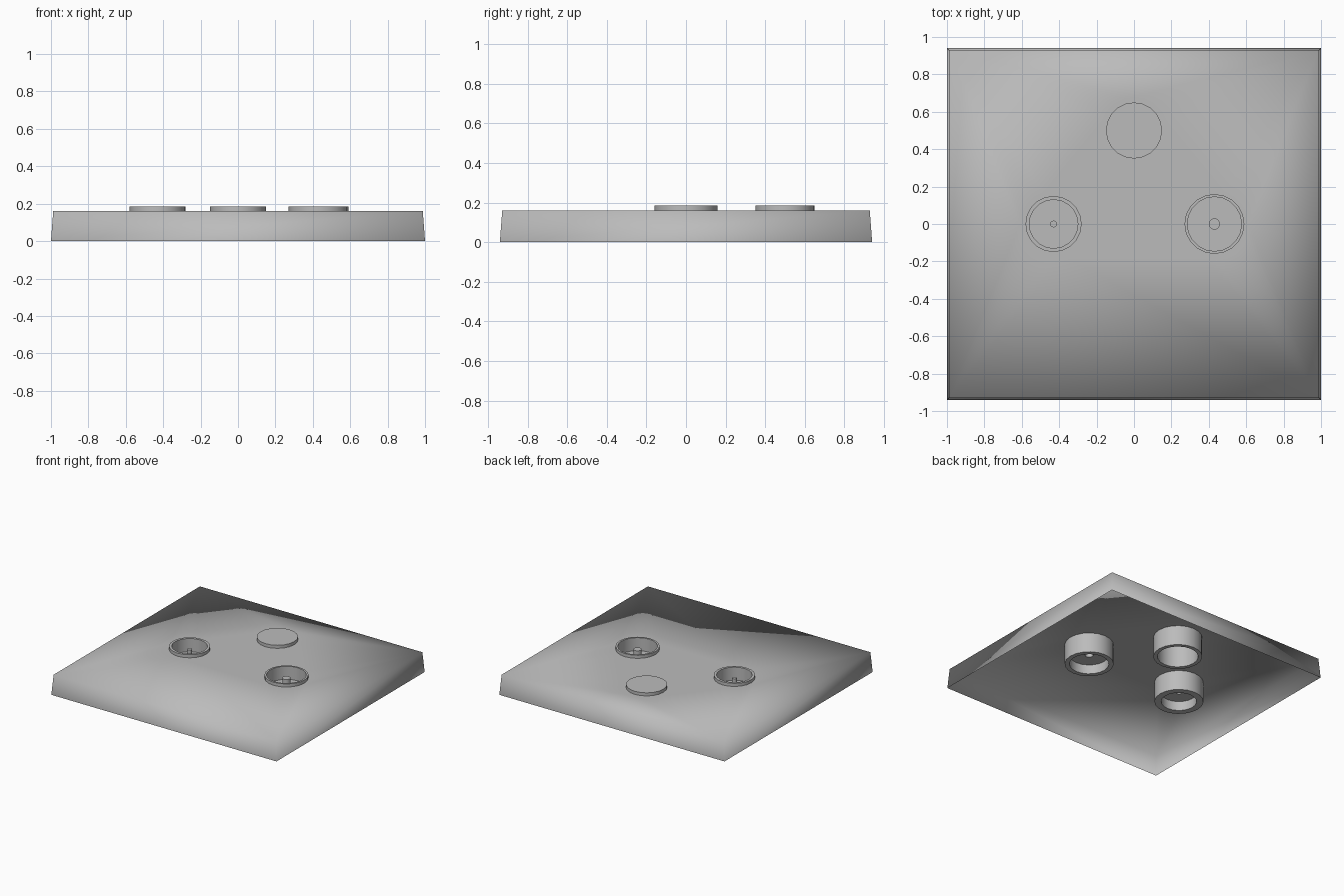
import bpy, bmesh, math
from mathutils import Vector

cube = bpy.data.objects.get("Cube")
if cube:
    bpy.data.objects.remove(cube, do_unlink=True)

SEG = 20
TOP = 0.16
COLLAR = 0.18
SPOTS = [(-0.43, 0), (0.43, 0), (0, 0.5)]

grey = bpy.data.materials.new("plain_grey")
grey.use_nodes = True
colour = (0.5, 0.5, 0.5, 1)
grey.diffuse_color = colour
grey.node_tree.nodes["Principled BSDF"].inputs["Base Color"].default_value = colour


def finish(name, bm, location=(0, 0, 0), sharp=True):
    mesh = bpy.data.meshes.new(name)
    bm.to_mesh(mesh)
    bm.free()
    obj = bpy.data.objects.new(name, mesh)
    obj.location = location
    bpy.context.collection.objects.link(obj)
    mesh.materials.append(grey)
    bpy.ops.object.select_all(action='DESELECT')
    obj.select_set(True)
    bpy.context.view_layer.objects.active = obj
    if sharp:
        bpy.ops.object.shade_smooth_by_angle(angle=math.radians(35))
    else:
        bpy.ops.object.shade_smooth()
    return obj


def loop(bm, points):
    verts = [bm.verts.new(p) for p in points]
    edges = [bm.edges.new((v, verts[i - 1])) for i, v in enumerate(verts)]
    return verts, edges


def lathe(name, profile, spot):
    """Revolve a radius/height profile about the vertical axis."""
    bm = bmesh.new()
    verts = [bm.verts.new((r, 0, z)) for r, z in profile]
    edges = [bm.edges.new(pair) for pair in zip(verts, verts[1:])]
    bmesh.ops.spin(bm, geom=verts + edges, axis=(0, 0, 1), cent=(0, 0, 0),
                   angle=math.tau, steps=SEG)
    bmesh.ops.remove_doubles(bm, verts=bm.verts, dist=0.0005)
    bmesh.ops.recalc_face_normals(bm, faces=bm.faces)
    return finish(name, bm, (*spot, 0))


# Open-bottomed cover with tapered sides and three round holes
bm = bmesh.new()
corners = [(-1, -1), (1, -1), (1, 1), (-1, 1)]
low, _ = loop(bm, [(x, y * 0.94, 0) for x, y in corners])
high, rim = loop(bm, [(x * 0.988, y * 0.928, TOP) for x, y in corners])
for i in range(4):
    bm.faces.new((low[i - 1], low[i], high[i], high[i - 1]))
for cx, cy in SPOTS:
    ring = [(cx + COLLAR * math.cos(k * math.tau / SEG),
             cy + COLLAR * math.sin(k * math.tau / SEG), TOP) for k in range(SEG)]
    rim += loop(bm, ring)[1]
bmesh.ops.triangle_fill(bm, edges=rim, use_beauty=True, normal=Vector((0, 0, 1)))
bmesh.ops.recalc_face_normals(bm, faces=bm.faces)
finish("cover", bm, sharp=False)


def socket(name, spot, outer, inner, pin):
    """Collared cup with a floor part-way down and a hollow centre pin."""
    floor = 0.08
    lathe(name, [(COLLAR, TOP), (COLLAR, 0), (inner, 0), (inner, floor - 0.005),
                 (pin, floor - 0.005), (pin, TOP), (0, TOP)], spot)
    lathe(name + "_lip", [(COLLAR, TOP), (outer, TOP), (outer, 0.185), (inner, 0.185),
                          (inner, floor), (pin, floor)], spot)


socket("small_pin_socket", SPOTS[0], 0.15, 0.13, 0.018)
socket("large_pin_socket", SPOTS[1], 0.16, 0.145, 0.03)

# Closed raised button, hollow underneath
lathe("button", [(COLLAR, TOP), (COLLAR, 0), (0.15, 0), (0.15, 0.18), (0, 0.18)], SPOTS[2])
lathe("button_cap", [(COLLAR, TOP), (0.15, TOP), (0.15, 0.185), (0, 0.185)], SPOTS[2])
